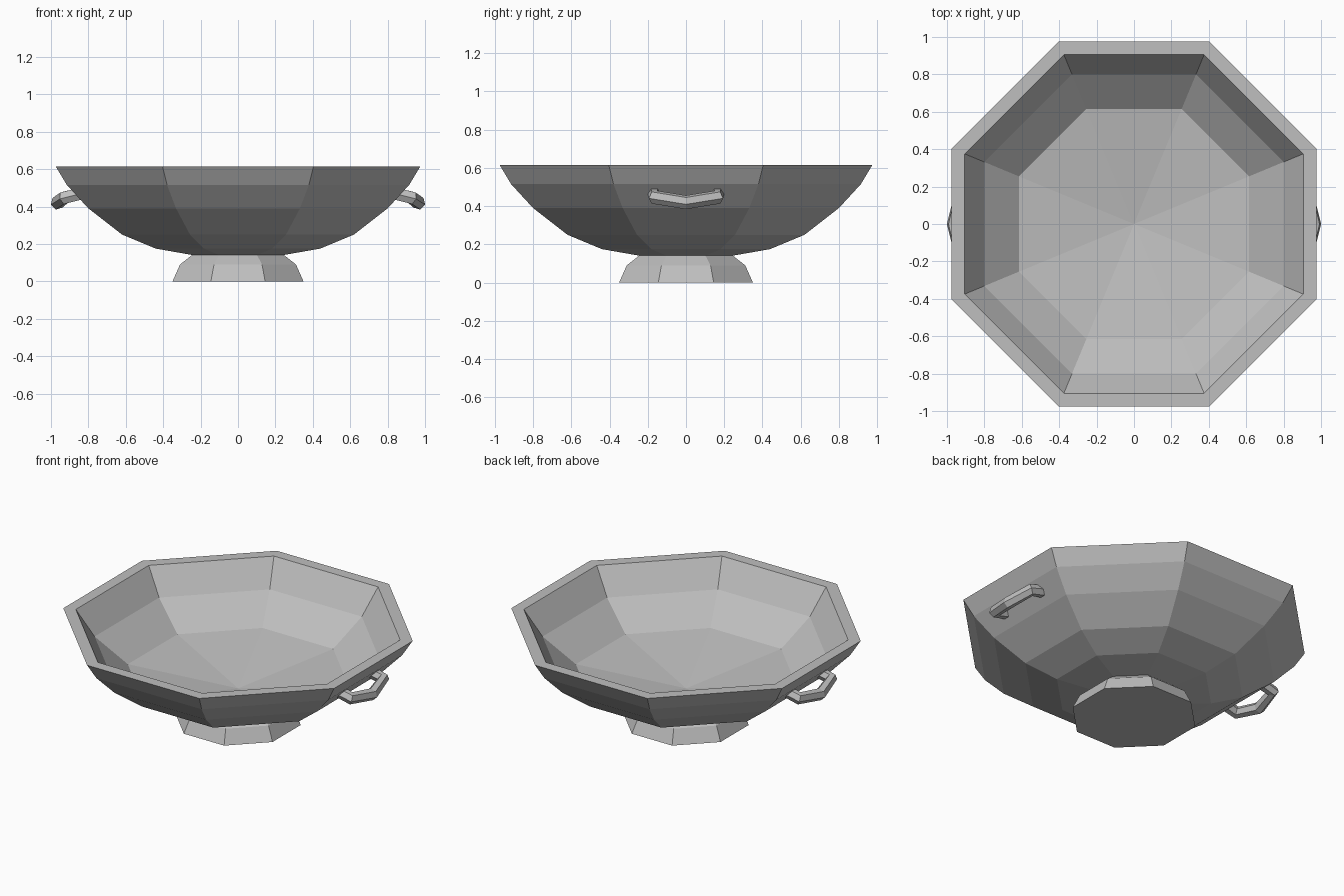
import bpy, bmesh, math

cube = bpy.data.objects.get("Cube")
if cube:
    bpy.data.objects.remove(cube, do_unlink=True)

SIDES = 8
stone = bpy.data.materials.new("grey_stone")
stone.use_nodes = True
GREY = (0.52, 0.52, 0.52, 1)
stone.diffuse_color = GREY
stone.node_tree.nodes["Principled BSDF"].inputs["Base Color"].default_value = GREY


def add_object(name, bm):
    bmesh.ops.recalc_face_normals(bm, faces=bm.faces)
    mesh = bpy.data.meshes.new(name)
    bm.to_mesh(mesh)
    bm.free()
    mesh.materials.append(stone)
    obj = bpy.data.objects.new(name, mesh)
    bpy.context.collection.objects.link(obj)
    return obj


def bridge(bm, a, b):
    """Join two rings of the same size with quads."""
    for i in range(len(a)):
        j = (i + 1) % len(a)
        bm.faces.new((a[i], a[j], b[j], b[i]))


def lathe(name, profile, tip_z=None):
    """Octagonal turning of (flat-to-centre radius, z); closed at both ends."""
    bm = bmesh.new()
    rings = []
    for radius, z in profile:
        corner = radius / math.cos(math.pi / SIDES)
        angles = [(i + 0.5) * math.tau / SIDES for i in range(SIDES)]
        rings.append([bm.verts.new((corner * math.cos(a), corner * math.sin(a), z))
                      for a in angles])
    for a, b in zip(rings, rings[1:]):
        bridge(bm, a, b)
    bm.faces.new(rings[0])
    if tip_z is None:
        bm.faces.new(rings[-1])
    else:
        tip = bm.verts.new((0, 0, tip_z))
        for i in range(SIDES):
            bm.faces.new((rings[-1][i], rings[-1][(i + 1) % SIDES], tip))
    return add_object(name, bm)


# Bowl: outer wall, flat rim, inner wall and a shallow dished floor
lathe("bowl", [(0.24, 0.14), (0.44, 0.175), (0.62, 0.25), (0.80, 0.39),
               (0.915, 0.515), (0.975, 0.615), (0.905, 0.615),
               (0.80, 0.45), (0.615, 0.29)], tip_z=0.2)

# Flared foot
lathe("foot", [(0.35, 0), (0.31, 0.09), (0.24, 0.145)])


# Bent hexagonal handles on both sides
def handle(name, side):
    curve = bpy.data.curves.new(name, "CURVE")
    curve.dimensions = "3D"
    curve.bevel_depth = 0.037
    curve.bevel_resolution = 1
    curve.use_fill_caps = True
    half = [(0.835, 0.165, 0.47), (0.93, 0.165, 0.447)]
    path = half + [(0.965, 0, 0.42)] + [(x, -y, z) for x, y, z in reversed(half)]
    spline = curve.splines.new("POLY")
    spline.points.add(len(path) - 1)
    for point, (x, y, z) in zip(spline.points, path):
        point.co = (side * x, y, z, 1)
    spline.use_smooth = False
    obj = bpy.data.objects.new(name + "_path", curve)
    bpy.context.collection.objects.link(obj)
    bpy.context.view_layer.update()
    bm = bmesh.new()
    bm.from_mesh(obj.to_mesh())
    bmesh.ops.remove_doubles(bm, verts=bm.verts, dist=0.0001)
    for face in bm.faces:
        face.smooth = False
    obj.to_mesh_clear()
    bpy.data.objects.remove(obj, do_unlink=True)
    add_object(name, bm)


handle("left_handle", 1)
handle("right_handle", -1)
